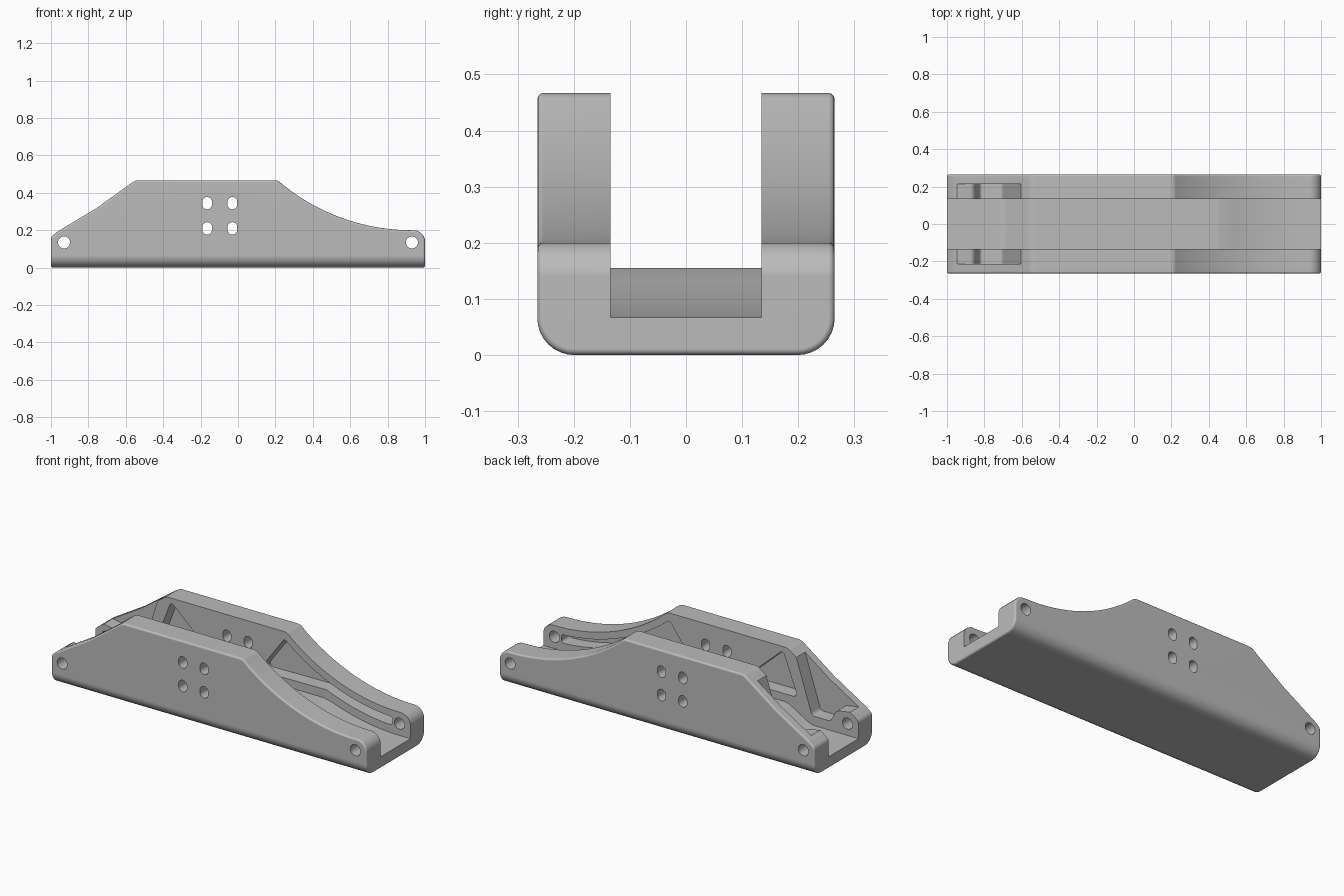
import bpy, bmesh, math
from mathutils import Vector

if "Cube" in bpy.data.objects:
    bpy.data.objects.remove(bpy.data.objects["Cube"], do_unlink=True)

grey = bpy.data.materials.new("plain grey")
grey.use_nodes = True
grey.diffuse_color = (0.5, 0.5, 0.5, 1)
grey.node_tree.nodes["Principled BSDF"].inputs["Base Color"].default_value = (0.5, 0.5, 0.5, 1)

AXLE_X, AXLE_Z = 0.93, 0.135
ARC_Z = 1.3            # centre height of the big concave sweep
HALF, INNER, POCKET = 0.265, 0.135, 0.215


def sweep(radius, x0, x1, n=18):
    """Points on the concave sweep, from x0 to x1."""
    xs = [x0 + (x1 - x0) * i / n for i in range(n + 1)]
    return [(x, ARC_Z - math.sqrt(radius ** 2 - (x - AXLE_X) ** 2)) for x in xs]


def rounded(points, steps=5):
    """Round each corner given as (x, z, radius); plain (x, z) stay sharp."""
    out = []
    for i, p in enumerate(points):
        c = Vector(p[:2])
        if len(p) < 3:
            out.append(c)
            continue
        a = (Vector(points[i - 1][:2]) - c).normalized()
        b = (Vector(points[(i + 1) % len(points)][:2]) - c).normalized()
        half = a.angle(b) / 2
        centre = c + (a + b).normalized() * p[2] / math.sin(half)
        start = c + a * p[2] / math.tan(half) - centre
        end = c + b * p[2] / math.tan(half) - centre
        for k in range(steps + 1):
            t = k / steps
            out.append(centre + start.lerp(end, t).normalized() * p[2])
    return out


def prism(name, points, half_width):
    """Extrude an x-z outline symmetrically along y."""
    bm = bmesh.new()
    face = bm.faces.new([bm.verts.new((p[0], -half_width, p[1])) for p in points])
    ext = bmesh.ops.extrude_face_region(bm, geom=[face])["geom"]
    bmesh.ops.translate(bm, vec=(0, 2 * half_width, 0),
                        verts=[v for v in ext if isinstance(v, bmesh.types.BMVert)])
    bmesh.ops.recalc_face_normals(bm, faces=bm.faces)
    mesh = bpy.data.meshes.new(name)
    bm.to_mesh(mesh)
    bm.free()
    mesh.materials.append(grey)
    obj = bpy.data.objects.new(name, mesh)
    bpy.context.collection.objects.link(obj)
    return obj


def slot(x, z, radius, stretch=0.0, n=32):
    """Round or vertically stretched hole outline."""
    pts = []
    for i in range(n):
        a = 2 * math.pi * (i + 0.5) / n
        pts.append((x + radius * math.cos(a),
                    z + radius * math.sin(a) + math.copysign(stretch, math.sin(a))))
    return pts


# Solid body outline
outline = [(-1, 0), (1, 0), (1, 0.2, 0.06)] + sweep(1.1, 0.92, 0.25)
outline += [(0.213, 0.467, 0.04), (-0.55, 0.467, 0.06), (-0.76, 0.316), (-0.965, 0.193, 0.04), (-1, 0.165, 0.03)]
body = prism("channel_frame", rounded(outline), HALF)

# Rounded bottom edges, then small fillets round the sides and ends
bm = bmesh.new()
bm.from_mesh(body.data)
bottom = [e for e in bm.edges if all(v.co.z < 0.001 for v in e.verts)
          and abs(e.verts[0].co.x - e.verts[1].co.x) > 1]
bmesh.ops.bevel(bm, geom=bottom, offset=0.066, segments=8, profile=0.5, affect='EDGES')
rim = []
for e in bm.edges:
    a, b = (v.co for v in e.verts)
    across = abs(a.y - b.y) > 0.1 and a.z > 0.001
    if not across and e.calc_face_angle(0) > 0.6:
        rim.append(e)
bmesh.ops.bevel(bm, geom=rim, offset=0.011, segments=3, profile=0.5, affect='EDGES')
bm.to_mesh(body.data)
bm.free()

# Channel between the walls, with a raised middle floor
floor = [(-1.2, 0.067), (-0.7, 0.067, 0.1), (-0.55, 0.155, 0.1), (0.45, 0.155, 0.1)]
floor += sweep(1.233, 0.51, AXLE_X) + [(1.2, 0.067), (1.2, 0.8), (-1.2, 0.8)]
cutters = [prism("channel_cutter", rounded(floor), INNER)]

# Weight-saving pockets in the inner wall faces
sweep_pocket = [(0.2, 0.425, 0.015), (0.035, 0.2, 0.02)] + sweep(1.188, 0.47, 0.85)
sweep_pocket += [(0.885, 0.113, 0.015), (0.885, 0.16, 0.015)] + sweep(1.14, 0.85, 0.24)
middle_pocket = [(-0.52, 0.445, 0.015), (-0.615, 0.2, 0.02), (-0.25, 0.2, 0.02)]
end_pocket = [(-0.575, 0.52), (-0.705, 0.12, 0.025), (-0.82, 0.12, 0.02),
              (-0.86, 0.19, 0.03), (-0.95, 0.205), (-0.95, 0.52)]
for name, pts in (("sweep_pocket", sweep_pocket), ("middle_pocket", middle_pocket), ("end_pocket", end_pocket)):
    cutters.append(prism(name + "_cutter", rounded(pts), POCKET))

# Axle holes and the four bolt slots
for side in (-1, 1):
    cutters.append(prism("axle_hole_cutter", slot(side * AXLE_X, AXLE_Z, 0.032), 0.5))
for x in (-0.165, -0.03):
    for z in (0.21, 0.345):
        cutters.append(prism("bolt_slot_cutter", slot(x, z, 0.026, 0.007), 0.5))

bpy.context.view_layer.objects.active = body
for o in bpy.context.selected_objects:
    o.select_set(False)
body.select_set(True)
for cutter in cutters:
    mod = body.modifiers.new("cut", 'BOOLEAN')
    mod.operation = 'DIFFERENCE'
    mod.solver = 'EXACT'
    mod.object = cutter
    bpy.ops.object.modifier_apply(modifier=mod.name)
    bpy.data.objects.remove(cutter, do_unlink=True)

bpy.ops.object.shade_smooth_by_angle(angle=math.radians(32))
weights = body.modifiers.new("clean_normals", 'WEIGHTED_NORMAL')
weights.keep_sharp = True
